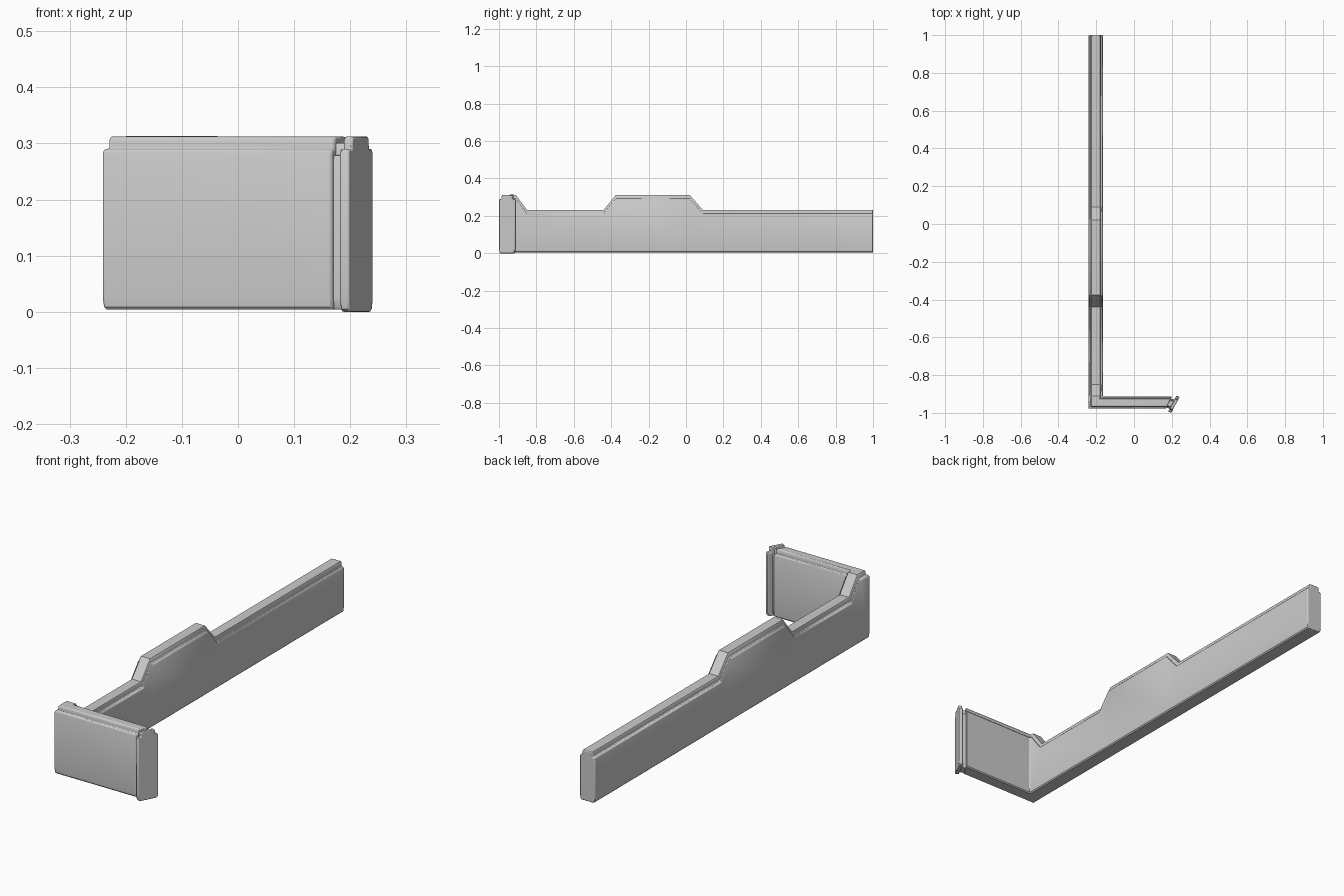
import bpy, bmesh, math

if "Cube" in bpy.data.objects:
    bpy.data.objects.remove(bpy.data.objects["Cube"])

# Half cross-section: (share of half thickness, z, measured from the shoulder height?)
HALF = [(0.80, 0.004, False), (0.94, 0.009, False), (1.0, 0.026, False),
        (1.0, -0.007, True), (0.92, 0.0, True), (0.70, 0.0, True),
        (0.68, 0.017, True), (0.60, 0.022, True)]


def sweep(name, stations, base=0.0, bevel=0.005):
    """Skin a lipped wall section along stations: (x, y, across_x, across_y, shoulder)."""
    bm = bmesh.new()
    section = HALF + [(-s, z, top) for s, z, top in reversed(HALF)]
    rings = []
    for x, y, ax, ay, h in stations:
        rings.append([bm.verts.new((x + ax * s, y + ay * s, h + z if top else z + base))
                      for s, z, top in section])
    n = len(section)
    for a, b in zip(rings, rings[1:]):
        for i in range(n):
            j = (i + 1) % n
            bm.faces.new((a[i], a[j], b[j], b[i]))
    bm.faces.new(rings[0])
    bm.faces.new(rings[-1])
    bmesh.ops.recalc_face_normals(bm, faces=bm.faces[:])
    mesh = bpy.data.meshes.new(name)
    bm.to_mesh(mesh)
    bm.free()
    obj = bpy.data.objects.new(name, mesh)
    bpy.context.collection.objects.link(obj)
    mod = obj.modifiers.new("soft_edges", 'BEVEL')
    mod.width = bevel
    mod.segments = 2
    mod.limit_method = 'ANGLE'
    mod.angle_limit = math.radians(62)
    bpy.ops.object.select_all(action='DESELECT')
    obj.select_set(True)
    bpy.context.view_layer.objects.active = obj
    bpy.ops.object.shade_smooth_by_angle(angle=math.radians(35))
    return obj


LOW, HIGH = 0.21, 0.29
LX, T = -0.203, 0.038          # long wall centre line and half thickness
SY, S = -0.946, 0.032          # short wall centre line and half thickness

# Long wall with raised middle, turning the corner into the short wall
profile = [(1.0, LOW), (0.09, LOW), (0.02, HIGH), (-0.375, HIGH),
           (-0.44, LOW), (-0.85, LOW), (-0.91, HIGH)]
wall = [(LX, y, T, 0, h) for y, h in profile]
wall += [(LX, SY, T, S, HIGH), (0.184, SY, 0.017, S, HIGH)]
sweep("corner_wall", wall)

# Narrow neck between the short wall and its end plate
sweep("end_neck", [(0.180, -0.947, 0.012, 0.024, 0.279),
                   (0.208, -0.955, 0.012, 0.024, 0.279)], bevel=0.002)

# Angled end plate
sweep("end_plate", [(0.203, -0.951, 0.022, 0.042, HIGH),
                    (0.219, -0.958, 0.022, 0.042, HIGH)], base=-0.004, bevel=0.003)
